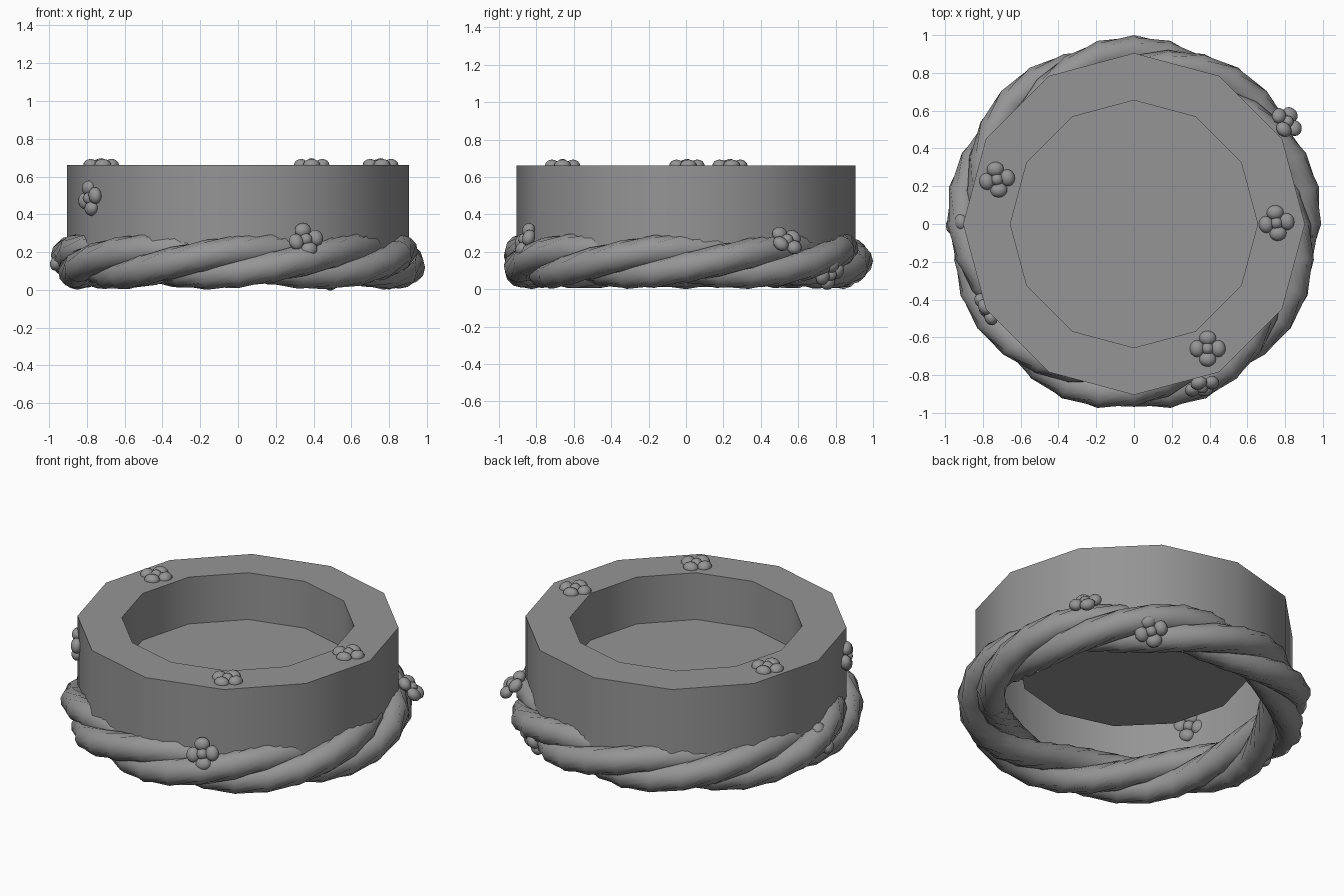
import bpy, bmesh
from math import sin, cos, pi, radians
from mathutils import Vector, Matrix

if "Cube" in bpy.data.objects:
    bpy.data.objects.remove(bpy.data.objects["Cube"], do_unlink=True)


def make_material(name, rgb):
    mat = bpy.data.materials.new(name)
    mat.use_nodes = True
    mat.diffuse_color = (*rgb, 1)
    mat.node_tree.nodes["Principled BSDF"].inputs["Base Color"].default_value = (*rgb, 1)
    return mat


grey = make_material("plain_grey", (0.3, 0.3, 0.3))


def finish(bm, name, angle):
    """Turn a bmesh into a smooth-shaded object that keeps sharp edges."""
    mesh = bpy.data.meshes.new(name)
    bm.to_mesh(mesh)
    bm.free()
    mesh.materials.append(grey)
    obj = bpy.data.objects.new(name, mesh)
    bpy.context.collection.objects.link(obj)
    bpy.ops.object.select_all(action="DESELECT")
    obj.select_set(True)
    bpy.context.view_layer.objects.active = obj
    bpy.ops.object.shade_smooth_by_angle(angle=radians(angle))
    return obj


def bridge(bm, a, b):
    """Join two equal closed loops of vertices with quads."""
    n = len(a)
    for i in range(n):
        j = (i + 1) % n
        bm.faces.new((a[i], a[j], b[j], b[i]))


# Twelve-sided bowl: thin outer wall, flat rim, inner wall and floor, open below
SIDES = 12
RIM_Z, FLOOR_Z = 0.66, 0.37
bowl = bmesh.new()
loops = []
for r, z in [(0.905, 0.15), (0.905, RIM_Z), (0.655, RIM_Z), (0.655, FLOOR_Z)]:
    loops.append([bowl.verts.new((r * cos(2 * pi * i / SIDES), r * sin(2 * pi * i / SIDES), z))
                  for i in range(SIDES)])
for lower, upper in zip(loops, loops[1:]):
    bridge(bowl, lower, upper)
bowl.faces.new(loops[-1])
finish(bowl, "bowl", 40)

# Twisted rope around the base: three strands winding about a ring
SEGMENTS, STRANDS, TURNS, ROUND = 32, 3, 3, 12
RING_R, RING_Z, OFFSET, STRAND_R = 0.85, 0.15, 0.064, 0.086
for k in range(STRANDS):
    strand = bmesh.new()
    rings = []
    for s in range(SEGMENTS):
        theta = 2 * pi * s / SEGMENTS
        phi = TURNS * theta + pi / 2 + 2 * pi * k / STRANDS
        ring = []
        for i in range(ROUND):
            a = phi + 2 * pi * i / ROUND
            r = RING_R + OFFSET * cos(phi) + STRAND_R * cos(a)
            z = RING_Z + OFFSET * sin(phi) + STRAND_R * sin(a)
            ring.append(strand.verts.new((r * cos(theta), r * sin(theta), z)))
        rings.append(ring)
    for s in range(SEGMENTS):
        bridge(strand, rings[s], rings[(s + 1) % SEGMENTS])
    bmesh.ops.recalc_face_normals(strand, faces=strand.faces)
    finish(strand, f"rope_strand_{k + 1}", 60)


# Small flowers: four oval petals around a round centre
def flower(name, position, normal, spin):
    bm = bmesh.new()
    turn = Vector(normal).to_track_quat("Z", "Y").to_matrix().to_4x4()
    base = Matrix.Translation(position) @ turn @ Matrix.Rotation(radians(spin), 4, "Z")

    def blob(matrix, size):
        bmesh.ops.create_uvsphere(bm, u_segments=14, v_segments=8, radius=1,
                                  matrix=base @ matrix @ Matrix.Diagonal((*size, 1)))

    for i in range(4):
        blob(Matrix.Rotation(i * pi / 2, 4, "Z") @ Matrix.Translation((0.056, 0, 0)),
             (0.039, 0.045, 0.033))
    blob(Matrix.Identity(4), (0.034, 0.034, 0.037))
    finish(bm, name, 60)


flower("rim_flower_left", (0.755, 0.005, RIM_Z), (0, 0, 1), 8)
flower("rim_flower_right", (-0.725, 0.235, RIM_Z), (0, 0, 1), 10)
flower("rim_flower_front", (0.39, -0.66, RIM_Z), (0, 0, 1), 0)
flower("wall_flower", (-0.784, -0.452, 0.485), (-0.87, -0.5, 0), 15)
flower("rope_flower_front", (0.36, -0.86, 0.265), (0.25, -0.9, 0.4), 12)
flower("rope_flower_left", (0.81, 0.54, 0.26), (0.6, 0.4, 0.7), 25)
flower("rope_flower_back", (0.52, 0.77, 0.08), (0.5, 0.7, -0.5), 20)
flower("rope_flower_right", (-0.94, 0.0, 0.19), (-0.9, 0, 0.4), 10)
